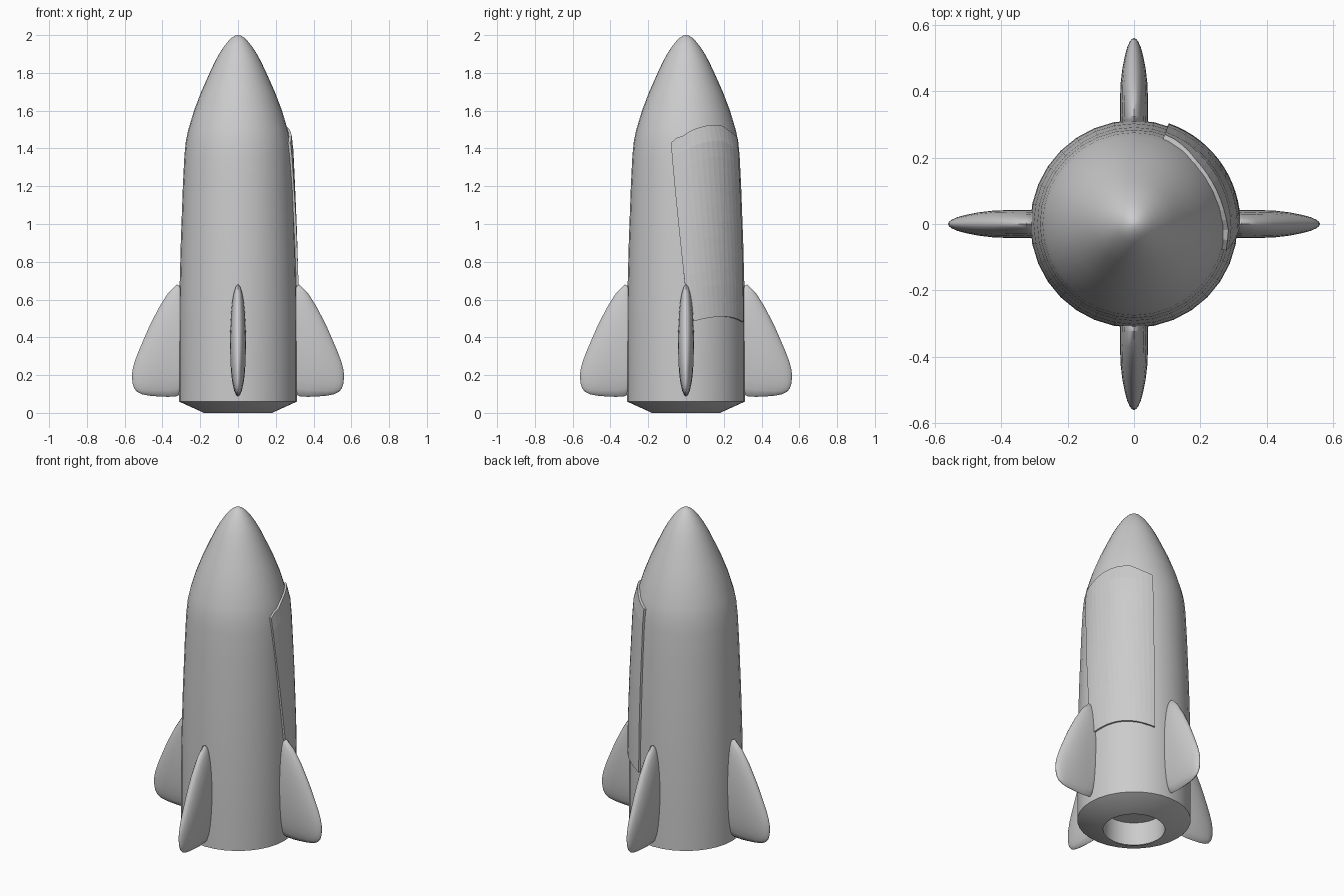
import bpy, bmesh, math

if "Cube" in bpy.data.objects:
    bpy.data.objects.remove(bpy.data.objects["Cube"])


def make_object(name, bm, smooth_angle=None):
    bmesh.ops.recalc_face_normals(bm, faces=bm.faces)
    me = bpy.data.meshes.new(name)
    bm.to_mesh(me)
    bm.free()
    ob = bpy.data.objects.new(name, me)
    bpy.context.collection.objects.link(ob)
    if smooth_angle:
        bpy.ops.object.select_all(action='DESELECT')
        ob.select_set(True)
        bpy.context.view_layer.objects.active = ob
        bpy.ops.object.shade_smooth_by_angle(angle=math.radians(smooth_angle))
    return ob


def loft(bm, rings):
    """Skin a list of closed point rings, capping both ends."""
    vs = [[bm.verts.new(p) for p in ring] for ring in rings]
    n = len(vs[0])
    for a, b in zip(vs, vs[1:]):
        for i in range(n):
            j = (i + 1) % n
            bm.faces.new((a[i], a[j], b[j], b[i]))
    bm.faces.new(vs[0])
    bm.faces.new(vs[-1])


def interp(table, x):
    for (x0, y0), (x1, y1) in zip(table, table[1:]):
        if x <= x1:
            return y0 + (y1 - y0) * (x - x0) / (x1 - x0)
    return table[-1][1]


# Hull: exhaust recess, tapered base, body and rounded nose
profile = [(.17, .14), (.17, 0), (.18, 0), (.312, .06), (.313, .3), (.311, .6),
           (.303, .9), (.292, 1.2), (.284, 1.36), (.276, 1.44), (.263, 1.5),
           (.233, 1.6), (.195, 1.7), (.150, 1.8), (.122, 1.86), (.100, 1.9),
           (.074, 1.94), (.054, 1.965), (.035, 1.985), (.017, 1.996), (.004, 2.0)]
SIDES = 32
bm = bmesh.new()
loft(bm, [[(r * math.cos(2 * math.pi * i / SIDES), r * math.sin(2 * math.pi * i / SIDES), z)
           for i in range(SIDES)] for r, z in profile])
make_object("hull", bm, 25)

# Fins: elliptical sections along the span (reach, low z, high z, half thickness)
stations = [(.29, .12, .66, .040), (.315, .093, .676, .042), (.325, .088, .68, .042),
            (.37, .085, .635, .042), (.42, .087, .555, .041), (.47, .091, .457, .035),
            (.51, .099, .365, .027), (.535, .112, .305, .020), (.55, .130, .262, .013),
            (.558, .155, .230, .007), (.561, .185, .205, .002)]
for k, side in enumerate(("right", "back", "left", "front")):
    a = k * math.pi / 2
    c, s = math.cos(a), math.sin(a)
    rings = []
    for x, lo, hi, t in stations:
        ring = []
        for i in range(24):
            u = 2 * math.pi * i / 24
            y = t * math.cos(u)
            z = (lo + hi) / 2 + (hi - lo) / 2 * math.sin(u)
            ring.append((x * c - y * s, x * s + y * c, z))
        rings.append(ring)
    bm = bmesh.new()
    loft(bm, rings)
    make_object(side + "_fin", bm, 50)

# Side panel: faceted curved plate laid on the back right of the hull
top_edge = [(-16, 1.43), (-9, 1.46), (-4, 1.465), (5, 1.495), (14, 1.51), (24, 1.522),
            (35, 1.525), (46, 1.52), (57, 1.49), (64, 1.475), (71, 1.46)]
panel_radius = [(.4, .322), (.7, .320), (1.0, .311), (1.4, .293), (1.47, .285), (1.53, .266)]
COLS, ROWS = 14, 12
bm = bmesh.new()
grid = []
for i in range(COLS + 1):
    f = i / COLS
    ztop = interp(top_edge, -16 + 87 * f)
    zlow = .48 + .03 * math.sin(math.pi * f)
    column = []
    for j in range(ROWS + 1):
        g = j / ROWS
        z = zlow + (ztop - zlow) * g
        left = 3 - 19 * g
        az = math.radians(left + (71 - left) * f)
        r = interp(panel_radius, z)
        column.append(bm.verts.new((r * math.cos(az), r * math.sin(az), z)))
    grid.append(column)
for a, b in zip(grid, grid[1:]):
    for j in range(ROWS):
        bm.faces.new((a[j], b[j], b[j + 1], a[j + 1]))
panel = make_object("side_panel", bm)
if panel.data.polygons[0].normal.x < 0:
    panel.data.flip_normals()
mod = panel.modifiers.new("thickness", 'SOLIDIFY')
mod.thickness = .03
mod.offset = -1
